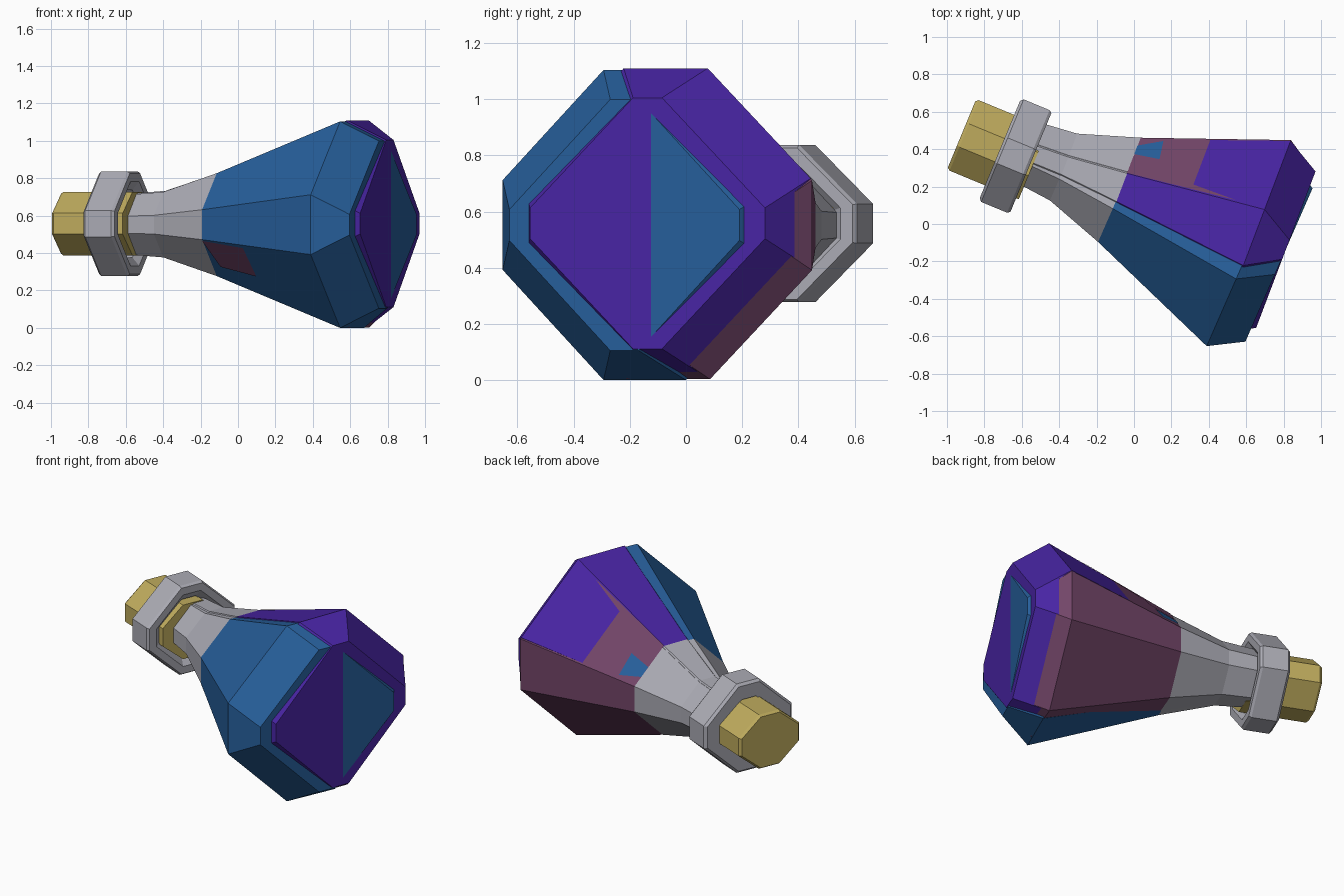
import bpy, bmesh, math
from mathutils import Vector

cube = bpy.data.objects.get("Cube")
if cube:
    bpy.data.objects.remove(cube, do_unlink=True)

TILT = math.radians(-22.5)
AXIS = Vector((math.cos(TILT), math.sin(TILT), 0))    # from stopper to base
SIDE = Vector((-math.sin(TILT), math.cos(TILT), 0))
UP = Vector((0, 0, 1))


def material(name, color):
    m = bpy.data.materials.new(name)
    m.use_nodes = True
    m.diffuse_color = (*color, 1)
    m.node_tree.nodes["Principled BSDF"].inputs["Base Color"].default_value = (*color, 1)
    return m


BLUE = material("blue glass", (0.02, 0.115, 0.33))
PURPLE = material("purple glass", (0.065, 0.018, 0.37))
MAUVE = material("mauve glass", (0.17, 0.06, 0.14))
GREY = material("pale grey glass", (0.41, 0.41, 0.46))
GOLD = material("gold stopper", (0.52, 0.41, 0.11))


def octagon(a, r, flat, shift, lean, zc, wide=1.0):
    """Chamfered square ring around the bottle axis; lean tips the ring."""
    c = shift + lean * a
    corners = [(r, flat), (flat, r), (-flat, r), (-r, flat),
               (-r, -flat), (-flat, -r), (flat, -r), (r, -flat)]
    return [AXIS * (a - lean * p * wide) + SIDE * (c + p * wide) + UP * (zc + z)
            for p, z in corners]


def loft(name, rings, mats, neck_bands=0, closed=False):
    """Bridge rings; the first neck_bands bands take the second material."""
    bm = bmesh.new()
    loops = [[bm.verts.new(co) for co in ring] for ring in rings]
    pairs = list(zip(loops, loops[1:]))
    if closed:
        pairs.append((loops[-1], loops[0]))
    for band, (lo, hi) in enumerate(pairs):
        for i in range(8):
            j = (i + 1) % 8
            f = bm.faces.new((lo[i], lo[j], hi[j], hi[i]))
            f.material_index = 1 if band < neck_bands else 0
    if not closed:
        cap = bm.faces.new(loops[0])
        cap.material_index = 1 if neck_bands else 0
        bm.faces.new(loops[-1])
    bmesh.ops.recalc_face_normals(bm, faces=bm.faces)
    return finish(name, bm, mats)


def finish(name, bm, mats):
    mesh = bpy.data.meshes.new(name)
    bm.to_mesh(mesh)
    bm.free()
    for m in mats:
        mesh.materials.append(m)
    ob = bpy.data.objects.new(name, mesh)
    bpy.context.scene.collection.objects.link(ob)
    return ob


def flask(name, color, shift, lean, zc, r, base):
    """Faceted flask shell: neck, shoulder, widest ring and inset base."""
    profile = [(-0.66, 0.16, 0.045), (-0.46, 0.175, 0.05), (-0.135, 0.275, 0.08),
               (0.62, r, 0.16), (base, r - 0.105, 0.055)]
    rings = [octagon(a, rad, flat, shift, lean, zc) for a, rad, flat in profile]
    loft(name, rings, [color, GREY], neck_bands=2)
    return rings


def patch(name, rings, side, points, color):
    """Thin plate on one shoulder facet, placed by fractions along and across."""
    n, w = rings[2], rings[3]
    n0, n1, w0, w1 = n[side], n[side + 1], w[side], w[side + 1]
    out = (n1 - n0).cross(w0 - n0).normalized()
    centre = sum(n, Vector()) / 8
    if out.dot((n0 + n1) / 2 - centre) < 0:
        out = -out
    bm = bmesh.new()
    verts = [bm.verts.new(n0.lerp(w0, u).lerp(n1.lerp(w1, u), v) + out * 0.004)
             for u, v in points]
    face = bm.faces.new(verts)
    face.normal_update()
    if face.normal.dot(out) < 0:
        face.normal_flip()
    finish(name, bm, [color])


# Three nearly matching shells that overlap, each showing on its own side
blue = flask("blue_flask_shell", BLUE, 0.11, -0.02, 0.552, 0.552, 0.80)
purple = flask("purple_flask_shell", PURPLE, 0.16, 0.03, 0.558, 0.552, 0.8025)
flask("mauve_flask_shell", MAUVE, 0.169, 0.03, 0.551, 0.548, 0.78)

# Stray tinted areas where the shells meet near the neck
patch("mauve_top_streak", purple, 0,
      [(0, 1), (0, 0.5), (0.22, 0.62), (0.22, 0.8), (0.79, 0.98)], MAUVE)
patch("blue_top_spot", purple, 0,
      [(0, 0.45), (0, 0.2), (0.16, 0.05), (0.18, 0.5)], BLUE)
patch("mauve_front_spot", blue, 4,
      [(0, 0.02), (0.37, 0.05), (0.39, 0.6), (0.08, 0.65)], MAUVE)

# Hollow collar around the mouth
collar = [(-0.815, 0.18), (-0.815, 0.265), (-0.80, 0.28), (-0.65, 0.28),
          (-0.635, 0.27), (-0.635, 0.225), (-0.67, 0.18)]
loft("collar", [octagon(a, r, r * 0.25, 0.093, 0, 0.557, 1.06) for a, r in collar],
     [GREY], closed=True)

# Stopper with a slightly bevelled end
stopper = [(-1.035, 0.16), (-1.02, 0.17), (-0.62, 0.17)]
loft("stopper", [octagon(a, r, r * 0.33, 0.09, 0, 0.557, 1.2) for a, r in stopper],
     [GOLD])
